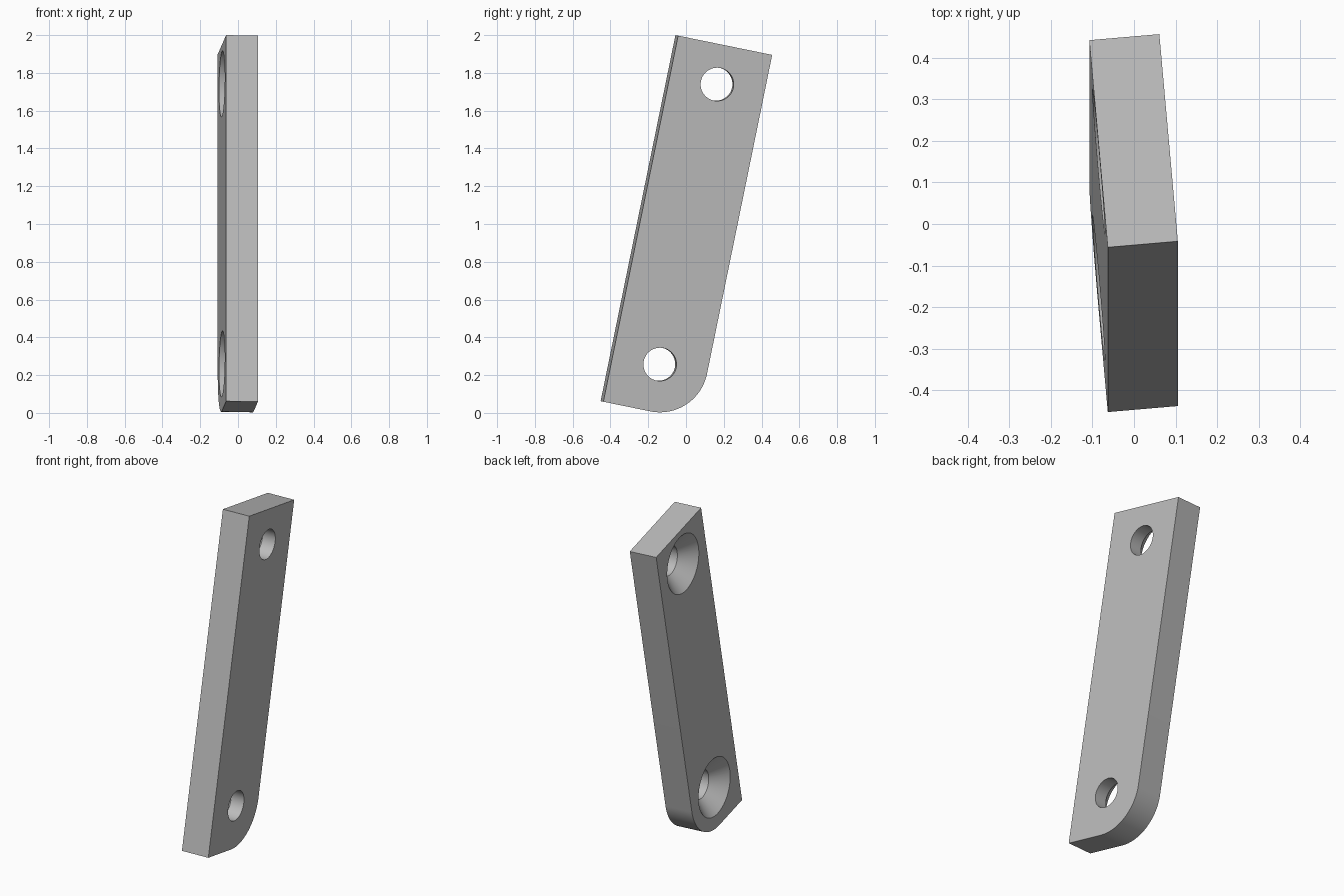
import bpy, bmesh, math
from mathutils import Matrix, Vector

old = bpy.data.objects.get("Cube")
if old:
    bpy.data.objects.remove(old, do_unlink=True)

THICK, WIDTH, LENGTH = 0.169, 0.51, 1.978
ROUND = WIDTH / 2
HOLE_R, SINK_R = 0.088, 0.175
HOLE_HEIGHTS = (0.254, 1.767)

# One plain grey for the whole plate
grey = bpy.data.materials.new("plain grey")
grey.use_nodes = True
colour = (0.5, 0.5, 0.5, 1)
grey.diffuse_color = colour
grey.node_tree.nodes["Principled BSDF"].inputs["Base Color"].default_value = colour


def make_object(name, bm):
    bmesh.ops.recalc_face_normals(bm, faces=bm.faces)
    mesh = bpy.data.meshes.new(name)
    bm.to_mesh(mesh)
    bm.free()
    mesh.materials.append(grey)
    obj = bpy.data.objects.new(name, mesh)
    bpy.context.collection.objects.link(obj)
    return obj


# Plate: flat bar outline with one rounded lower corner, extruded in x
outline = [(0, LENGTH), (0, 0)]
for i in range(33):
    a = -math.pi / 2 + math.pi / 2 * i / 32
    outline.append((ROUND + ROUND * math.cos(a), ROUND + ROUND * math.sin(a)))
outline.append((WIDTH, LENGTH))
bm = bmesh.new()
face = bm.faces.new([bm.verts.new((0, y, z)) for y, z in outline])
grown = bmesh.ops.extrude_face_region(bm, geom=[face])
moved = [v for v in grown["geom"] if isinstance(v, bmesh.types.BMVert)]
bmesh.ops.translate(bm, verts=moved, vec=(THICK, 0, 0))
plate = make_object("mounting_plate", bm)


def countersunk_cutter(height):
    """Turned cutter: cone on the right face, straight bore through the rest."""
    slope = 0.05
    cone_depth = SINK_R - HOLE_R
    profile = [(-slope, 0), (-slope, SINK_R + slope), (cone_depth, HOLE_R),
               (THICK + slope, HOLE_R), (THICK + slope, 0)]
    bm = bmesh.new()
    verts = [bm.verts.new((x, 0, r)) for x, r in profile]
    edges = [bm.edges.new(pair) for pair in zip(verts, verts[1:])]
    bmesh.ops.spin(bm, geom=verts + edges, cent=(0, 0, 0), axis=(1, 0, 0),
                   angle=math.tau, steps=64)
    bmesh.ops.remove_doubles(bm, verts=bm.verts, dist=0.0001)
    bmesh.ops.translate(bm, verts=bm.verts, vec=(0, WIDTH / 2, height))
    cutter = make_object("hole_cutter", bm)
    cutter.hide_render = True
    return cutter


# Two countersunk screw holes
bpy.context.view_layer.objects.active = plate
plate.select_set(True)
for height in HOLE_HEIGHTS:
    cutter = countersunk_cutter(height)
    mod = plate.modifiers.new("screw_hole", "BOOLEAN")
    mod.operation = "DIFFERENCE"
    mod.solver = "EXACT"
    mod.object = cutter
    bpy.ops.object.modifier_apply(modifier=mod.name)
    bpy.data.objects.remove(cutter, do_unlink=True)

# Lean the plate back and twist it slightly about its length
plate.matrix_world = (Matrix.Translation(Vector((-0.063, -0.452, 0.062)))
                      @ Matrix.Rotation(math.radians(-11.55), 4, "X")
                      @ Matrix.Rotation(math.radians(5), 4, "Z"))
bpy.ops.object.shade_smooth_by_angle(angle=math.radians(30))
